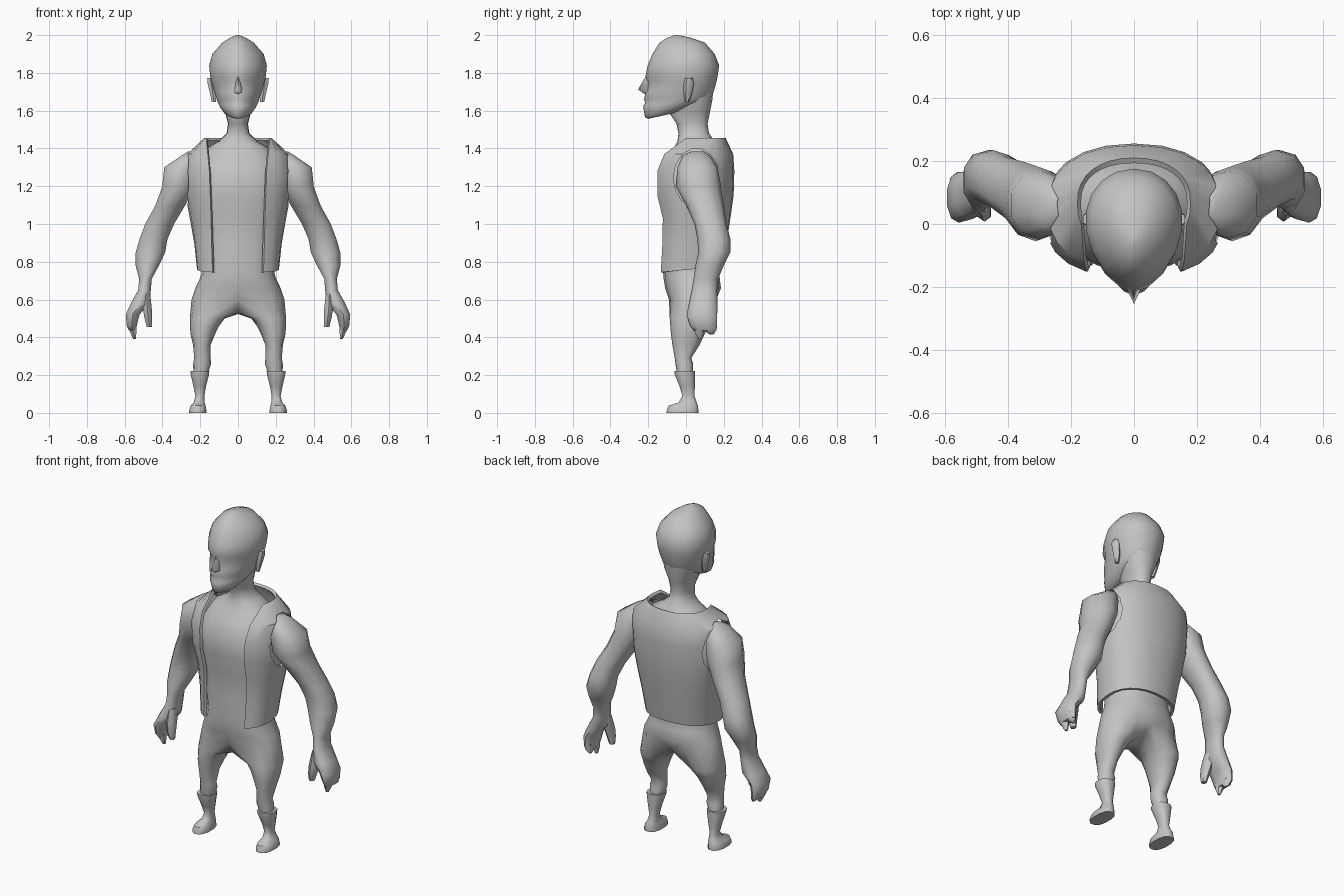
import bpy, bmesh, math

if "Cube" in bpy.data.objects:
    bpy.data.objects.remove(bpy.data.objects["Cube"])

grey = bpy.data.materials.new("plain_grey")
grey.diffuse_color = (0.55, 0.55, 0.55, 1)
grey.use_nodes = True
grey.node_tree.nodes["Principled BSDF"].inputs["Base Color"].default_value = grey.diffuse_color


def finish(name, bm, angle=55, mirror=False):
    bmesh.ops.recalc_face_normals(bm, faces=bm.faces)
    me = bpy.data.meshes.new(name)
    bm.to_mesh(me)
    bm.free()
    me.materials.append(grey)
    ob = bpy.data.objects.new(name, me)
    bpy.context.collection.objects.link(ob)
    bpy.ops.object.select_all(action='DESELECT')
    bpy.context.view_layer.objects.active = ob
    ob.select_set(True)
    if mirror:
        ob.modifiers.new("mirror", 'MIRROR')
        bpy.ops.object.modifier_apply(modifier="mirror")
    bpy.ops.object.shade_smooth_by_angle(angle=math.radians(angle))
    return ob


def spow(v, e):
    return math.copysign(abs(v) ** e, v)


def arc_points(z, x0, x1, yf, yb, angles, pf=2.0, pb=2.0, yc=None, tilt=0.0):
    """Rounded horizontal section; pf / pb set front / back squareness."""
    cx, rx = (x0 + x1) / 2, (x1 - x0) / 2
    yc = (yf + yb) / 2 if yc is None else yc
    pts = []
    for a in angles:
        c, s = math.cos(a), math.sin(a)
        p = pb if s > 0 else pf
        y = yc + spow(s, 2 / p) * (yb - yc if s > 0 else yc - yf)
        pts.append((cx + rx * spow(c, 2 / p), y, z + tilt * (y - yf)))
    return pts


def ring_points(z, x0, x1, yf, yb, n, *shape):
    return arc_points(z, x0, x1, yf, yb, [2 * math.pi * (i + .5) / n for i in range(n)], *shape)


def skin(bm, rows, closed=True):
    n = len(rows[0])
    for a, b in zip(rows, rows[1:]):
        for i in range(n if closed else n - 1):
            j = (i + 1) % n
            bm.faces.new((a[i], a[j], b[j], b[i]))


def loft(rings, closed=True):
    bm = bmesh.new()
    rows = [[bm.verts.new(p) for p in r] for r in rings]
    skin(bm, rows, closed)
    if closed:
        bm.faces.new(rows[0])
        bm.faces.new(rows[-1])
    return bm


def limb(name, sections, n=10, p=2.2, angle=55):
    """Mirrored part from (z, x0, x1, front, back) sections."""
    return finish(name, loft([ring_points(*s, n, p, p) for s in sections]), angle, True)


# body: half a torso from neck to hips, flowing into one leg, then mirrored
torso = [(1.72, .10, -.05, .145), (1.66, .095, -.08, .14), (1.59, .068, -.09, .126),
         (1.53, .053, -.05, .114), (1.48, .06, -.04, .122), (1.44, .10, -.045, .15),
         (1.40, .17, -.065, .17), (1.35, .20, -.10, .20), (1.28, .24, -.14, .22),
         (1.15, .25, -.145, .22), (1.03, .23, -.12, .205), (.90, .203, -.12, .185),
         (.78, .185, -.122, .165), (.72, .198, -.12, .178), (.66, .226, -.11, .185),
         (.60, .246, -.09, .16)]
leg = [(.50, .07, .255, -.086, .145), (.46, .10, .254, -.083, .12), (.42, .12, .252, -.08, .10),
       (.36, .145, .238, -.072, .072), (.29, .145, .232, -.06, .028),
       (.26, .142, .238, -.056, .038), (.19, .165, .235, -.045, .035)]
bm = bmesh.new()
half = [math.radians(-90 + 22.5 * i) for i in range(9)]
rows = [[bm.verts.new(q) for q in arc_points(z, -r, r, f, b, half, 2.4, 2.2)] for z, r, f, b in torso]
for r in rows:
    r[0].co.x = r[-1].co.x = 0
skin(bm, rows, False)
crotch = [bm.verts.new(q) for q in ((0, .10, .565), (0, .03, .523), (0, -.05, .53))]
around = [math.radians(-120 + 30 * i) for i in range(12)]
legs = [[bm.verts.new(q) for q in arc_points(*s, around, 2.2, 2.2)] for s in leg]
skin(bm, [rows[-1] + crotch] + legs)
bm.faces.new(legs[-1])
finish("body", bm, 70, True)

# head: (z, half width, front, back, tilt)
head = [(1.557, .045, -.20, -.06, .22), (1.565, .072, -.217, .0, .18),
        (1.60, .096, -.223, .07, .12), (1.625, .107, -.227, .115, .08),
        (1.64, .112, -.216, .125, .07), (1.66, .118, -.222, .138, .05),
        (1.70, .130, -.214, .15, .03), (1.755, .143, -.208, .162, 0),
        (1.785, .15, -.214, .168, 0), (1.84, .155, -.203, .176, 0),
        (1.90, .138, -.178, .152, 0), (1.96, .085, -.14, .10, 0),
        (1.985, .045, -.10, .03, 0), (2.0, .008, -.06, -.04, 0)]
rings = [ring_points(z, -r, r, f, b, 18, 1.8, 2.1, f + (b - f) * .56, t)
         for z, r, f, b, t in head]
# eye sockets pressed into the face
rings[7] = [(x, y + (.012 if y < -.1 and .02 < abs(x) < .11 else 0), z) for x, y, z in rings[7]]
finish("head", loft(rings), 70)

# nose wedge
bm = bmesh.new()
bridge, tip, left, right, back = [bm.verts.new(p) for p in (
    (0, -.203, 1.80), (0, -.254, 1.712), (-.028, -.195, 1.695), (.028, -.195, 1.695), (0, -.205, 1.68))]
for f in ((bridge, left, tip), (bridge, tip, right), (tip, left, back), (tip, back, right),
          (bridge, right, back, left)):
    bm.faces.new(f)
finish("nose", bm, 75)

# ears
limb("ear", [(1.645, .115, .140, -.005, .015), (1.69, .115, .150, -.012, .032),
             (1.745, .12, .164, -.012, .042), (1.772, .13, .165, -.005, .036)], 6)

# open vest: sheet running from one front edge around the back to the other
vest = [(.742, .217, -.155, .195, .135, .10), (.90, .232, -.145, .215, .14, 0),
        (1.03, .255, -.14, .235, .143, 0), (1.15, .278, -.168, .252, .147, 0),
        (1.28, .288, -.168, .256, .152, 0), (1.37, .275, -.135, .25, .16, 0),
        (1.455, .18, -.07, .21, .168, 0)]
rows, steps, p = [], 20, 2.6
for z, rx, yf, yb, gap, tilt in vest:
    a0 = -math.acos((gap / rx) ** (p / 2))
    angles = [a0 + (math.pi - 2 * a0) * i / steps for i in range(steps + 1)]
    rows.append(arc_points(z, -rx, rx, yf, yb, angles, p, 2.25, None, tilt))
vest_ob = finish("vest", loft(rows, closed=False), 35)
solid = vest_ob.modifiers.new("thickness", 'SOLIDIFY')
solid.thickness = 0.018
solid.offset = -1
bpy.ops.object.modifier_apply(modifier="thickness")

# armholes cut through both sides
bm = bmesh.new()
ends = [[bm.verts.new((x, .055 + .122 * math.cos(k * math.pi / 7), 1.245 + .155 * math.sin(k * math.pi / 7)))
         for k in range(14)] for x in (-.5, .5)]
for e in ends:
    bm.faces.new(e)
skin(bm, ends)
cutter = finish("armhole_cutter", bm)
cutter.hide_render = True
bpy.context.view_layer.objects.active = vest_ob
cut = vest_ob.modifiers.new("armholes", 'BOOLEAN')
cut.operation, cut.object, cut.solver = 'DIFFERENCE', cutter, 'EXACT'
bpy.ops.object.modifier_apply(modifier="armholes")
bpy.data.objects.remove(cutter)
bpy.ops.object.select_all(action='DESELECT')
vest_ob.select_set(True)
bpy.ops.object.shade_smooth_by_angle(angle=math.radians(35))

# arms flowing into the hand and the joined fingers
limb("arm", [(1.385, .22, .265, .03, .09), (1.36, .20, .305, -.02, .13),
             (1.30, .20, .395, -.045, .168), (1.20, .22, .405, -.055, .185),
             (1.10, .275, .44, .0, .20), (1.0, .335, .495, .045, .215),
             (.92, .37, .525, .06, .235), (.85, .382, .545, .065, .235),
             (.78, .415, .545, .05, .20), (.71, .455, .525, .04, .17),
             (.65, .46, .53, .03, .165), (.58, .465, .57, .015, .168),
             (.52, .52, .596, .004, .165), (.46, .535, .59, .022, .165),
             (.435, .537, .578, .04, .16)])

# pointed fingertips and thumb
for name, y0, y1, tip in (("front_fingertip", .04, .10, .392), ("rear_fingertip", .10, .16, .415)):
    limb(name, [(.47, .535, .588, y0, y1), (.43, .535, .575, y0 + .004, y1 - .004),
                (tip, .54, .556, y0 + .025, y1 - .015)], 6)
limb("thumb", [(.63, .462, .505, .03, .11), (.55, .453, .507, .01, .085),
               (.50, .452, .497, .008, .07), (.455, .453, .485, .022, .055)], 6)

# boots with feet
limb("boot", [(.222, .15, .253, -.063, .048), (.205, .152, .252, -.062, .048),
              (.14, .168, .237, -.035, .048), (.09, .178, .226, -.02, .046),
              (.055, .176, .236, -.04, .058), (.038, .17, .252, -.095, .066),
              (.012, .166, .26, -.105, .068), (0, .166, .26, -.105, .068)], 12, 2.4, 45)
